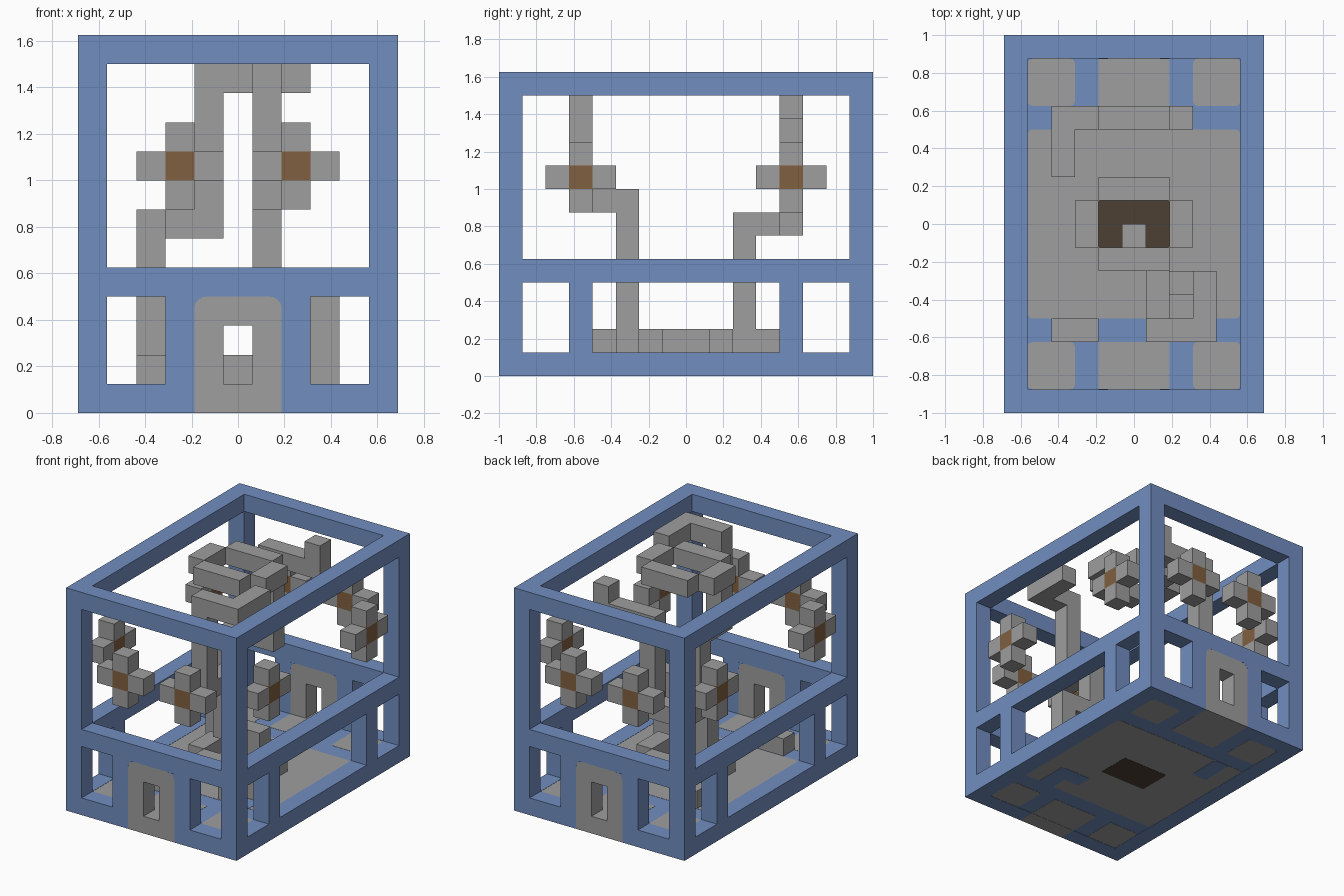
import bpy, bmesh
from math import sin, cos, pi
from itertools import product

cube = bpy.data.objects.get("Cube")
if cube:
    bpy.data.objects.remove(cube)

U = 0.125                      # size of one block
ORIGIN = (-5.5 * U, -8 * U, 0)  # corner of block (0, 0, 0)


def material(name, rgb):
    m = bpy.data.materials.new(name)
    m.use_nodes = True
    m.diffuse_color = (*rgb, 1)
    m.node_tree.nodes["Principled BSDF"].inputs["Base Color"].default_value = (*rgb, 1)
    return m


BLUE = material("frame blue", (0.165, 0.27, 0.527))
GREY = material("stone grey", (0.342, 0.342, 0.342))
BROWN = material("warm brown", (0.216, 0.115, 0.05))
DARK = material("dark brown", (0.076, 0.051, 0.032))


def finish(name, bm, mat):
    bmesh.ops.recalc_face_normals(bm, faces=bm.faces)
    me = bpy.data.meshes.new(name)
    bm.to_mesh(me)
    bm.free()
    me.materials.append(mat)
    ob = bpy.data.objects.new(name, me)
    bpy.context.collection.objects.link(ob)
    return ob


def box(a, b):
    """Block cells between two corner cells, both included."""
    return set(product(*[range(min(p, q), max(p, q) + 1) for p, q in zip(a, b)]))


def path(*points):
    """Block cells along an axis-aligned path."""
    return set().union(*[box(a, b) for a, b in zip(points, points[1:])])


def blocks(name, cells, mat):
    """Outer skin of a set of block cells."""
    bm = bmesh.new()
    verts = {}

    def vert(p):
        if p not in verts:
            verts[p] = bm.verts.new([o + U * c for o, c in zip(ORIGIN, p)])
        return verts[p]

    for cell in sorted(cells):
        for axis, side in product(range(3), (0, 1)):
            near = list(cell)
            near[axis] += 2 * side - 1
            if tuple(near) in cells:
                continue
            ring = []
            for s, t in ((0, 0), (1, 0), (1, 1), (0, 1)):
                p = list(cell)
                p[axis] += side
                p[(axis + 1) % 3] += s
                p[(axis + 2) % 3] += t
                ring.append(vert(tuple(p)))
            bm.faces.new(ring if side else ring[::-1])
    return finish(name, bm, mat)


def prism(name, pts, direction, mat):
    """Extrude a flat outline along a direction."""
    bm = bmesh.new()
    face = bm.faces.new([bm.verts.new(p) for p in pts])
    new = bmesh.ops.extrude_face_region(bm, geom=[face])["geom"]
    bmesh.ops.translate(bm, vec=direction,
                        verts=[v for v in new if isinstance(v, bmesh.types.BMVert)])
    return finish(name, bm, mat)


def floor_patch(name, i0, i1, j0, j1, inset, mat, r=0.025):
    """Rounded floor panel over block columns i0..i1, j0..j1 (end excluded)."""
    x0, x1 = (ORIGIN[0] + U * i for i in (i0, i1))
    y0, y1 = (ORIGIN[1] + U * j for j in (j0, j1))
    corners = ((x1 - r, y1 - r), (x0 + r, y1 - r), (x0 + r, y0 + r), (x1 - r, y0 + r))
    pts = [(cx + r * cos((q + s / 4) * pi / 2), cy + r * sin((q + s / 4) * pi / 2), inset)
           for q, (cx, cy) in enumerate(corners) for s in range(5)]
    prism(name, pts, (0, 0, U - 2 * inset), mat)


# Doors at both ends, each with a small opening
doors = set()
for j in (0, 15):
    doors |= box((4, j, 0), (6, j, 3)) - box((5, j, 1), (5, j, 2))
blocks("doors", doors, GREY)

# Outer frame: posts, beams on three levels and short wall pillars
frame = set()
for i, j in product((0, 10), (0, 15)):
    frame |= box((i, j, 0), (i, j, 12))
for k in (0, 4, 12):
    for j in (0, 15):
        frame |= box((0, j, k), (10, j, k))
    for i in (0, 10):
        frame |= box((i, 0, k), (i, 15, k))
for i, j in product((3, 7), (0, 15)):
    frame |= box((i, j, 0), (i, j, 4))
for i, j in product((0, 10), (3, 12)):
    frame |= box((i, j, 0), (i, j, 4))
blocks("frame", frame - doors, BLUE)

# Rounded upper door corners
R = 0.05
for sx, y in product((-1, 1), (-1.001, 0.874)):
    cx, cz = 1.5 * U - R, 4 * U - R
    arc = [(sx * (cx + R * cos(a * pi / 10)), y, cz + R * sin(a * pi / 10)) for a in range(6)]
    prism("door_corner", [(sx * 1.5 * U, y, 4 * U)] + arc, (0, 0.127, 0), BLUE)

# Floor slab with grey panels
floor = [(sx * 0.6, sy * 0.9, 0.003) for sx, sy in ((-1, -1), (1, -1), (1, 1), (-1, 1))]
prism("floor", floor, (0, 0, U - 0.006), BLUE)
floor_patch("floor_centre", 1, 10, 4, 12, 0.0015, GREY)
for j in (1, 13):
    for i0, i1 in ((1, 3), (8, 10)):
        floor_patch("floor_corner_panel", i0, i1, j, j + 2, 0.0015, GREY)
    floor_patch("floor_entry_panel", 4, 7, j, j + 2, 0.0015, GREY, 0.002)
floor_patch("floor_notch_front", 8, 9, 4, 6, 0, BLUE, 0.01)
floor_patch("floor_notch_inner", 7, 8, 5, 6, 0, BLUE, 0.01)
floor_patch("floor_notch_back", 2, 3, 10, 12, 0, BLUE, 0.01)
floor_patch("fire_pit", 4, 7, 7, 9, 0, DARK, 0.01)


# Pit rim on the floor and the matching ring overhead
def ring(k):
    return box((3, 6, k), (7, 9, k)) - box((4, 7, k), (6, 8, k)) \
        - {(i, j, k) for i in (3, 7) for j in (6, 9)}


blocks("pit_rim", ring(1) | {(5, 7, 1)}, GREY)
blocks("top_ring", ring(12), GREY)

# Winding branches rising from the floor
blocks("front_branch",
       path((8, 5, 1), (8, 5, 4), (6, 5, 4), (6, 5, 7), (6, 3, 7),
            (6, 3, 12), (8, 3, 12), (8, 5, 12)) | box((7, 4, 1), (7, 5, 1)), GREY)
blocks("back_branch",
       path((2, 10, 1), (2, 10, 6), (2, 12, 6), (4, 12, 6), (4, 12, 11),
            (7, 12, 11), (7, 12, 12)) | box((2, 11, 1), (2, 11, 1)), GREY)
blocks("floor_log", box((2, 3, 1), (3, 3, 1)), GREY)

# Cross-shaped ornaments in the wall openings
spots = [(i, j, 0) for i in (3, 7) for j in (0, 15)]
spots += [(i, j, 1) for i in (0, 10) for j in (3, 12)]
for i, j, axis in spots:
    centre = (i, j, 8)
    dx, dy = 1 - axis, axis
    arms = box((i - dx, j - dy, 8), (i + dx, j + dy, 8)) | box((i, j, 7), (i, j, 9))
    blocks("ornament_arms", arms - {centre}, GREY)
    blocks("ornament_centre", {centre}, BROWN)
